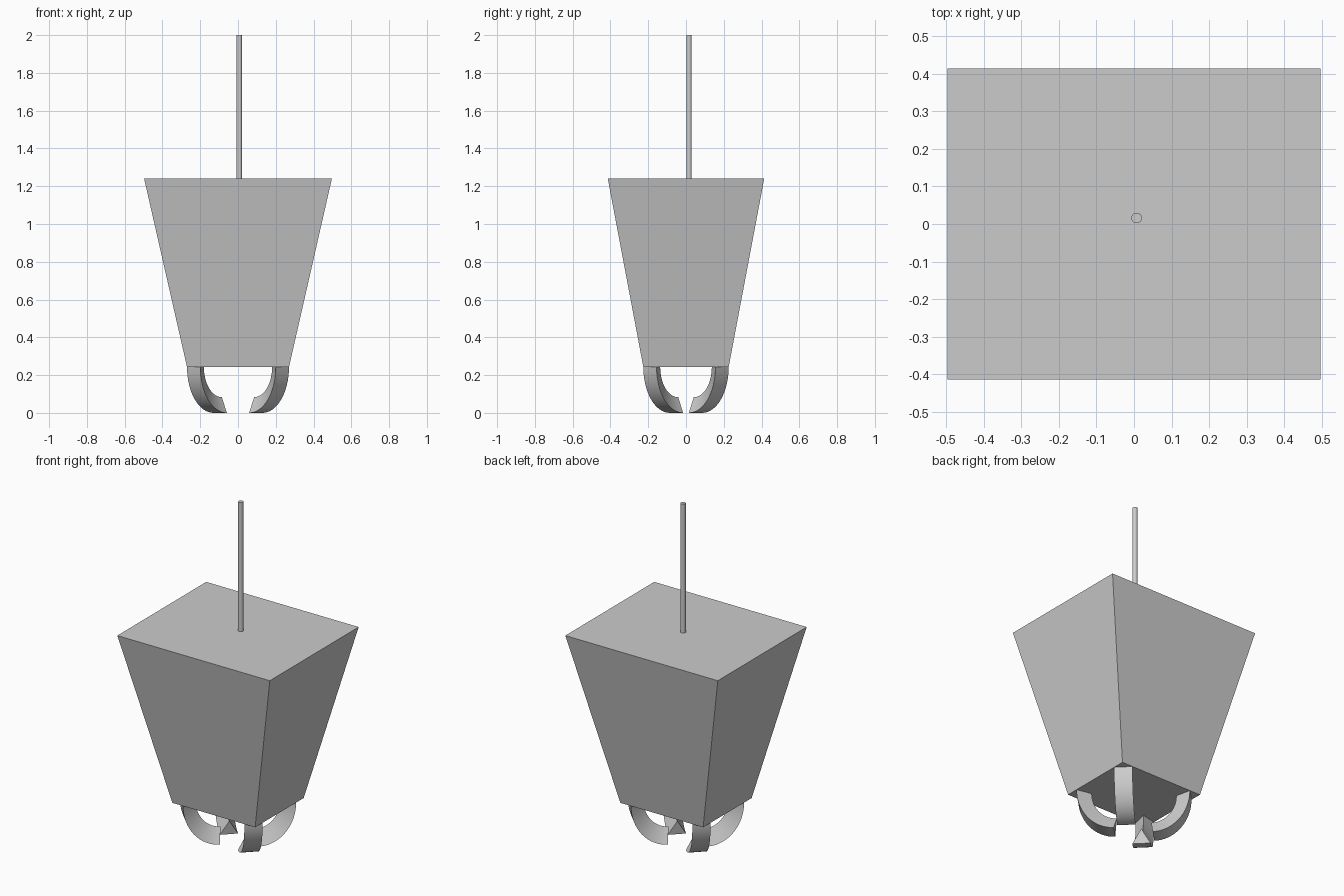
import bpy, bmesh
from math import sin, cos, pi, sqrt, radians
from mathutils import Vector

if "Cube" in bpy.data.objects:
    bpy.data.objects.remove(bpy.data.objects["Cube"])


def finish(name, bm):
    bmesh.ops.recalc_face_normals(bm, faces=bm.faces)
    mesh = bpy.data.meshes.new(name)
    bm.to_mesh(mesh)
    bm.free()
    obj = bpy.data.objects.new(name, mesh)
    bpy.context.collection.objects.link(obj)
    return obj


def smooth(obj):
    bpy.ops.object.select_all(action='DESELECT')
    obj.select_set(True)
    bpy.context.view_layer.objects.active = obj
    bpy.ops.object.shade_smooth_by_angle(angle=radians(30))


def loft(name, rings):
    """Skin a list of vertex rings and cap both ends."""
    bm = bmesh.new()
    rows = [[bm.verts.new(p) for p in ring] for ring in rings]
    n = len(rows[0])
    for a, b in zip(rows, rows[1:]):
        for i in range(n):
            j = (i + 1) % n
            bm.faces.new((a[i], a[j], b[j], b[i]))
    bm.faces.new(rows[0])
    bm.faces.new(rows[-1])
    return finish(name, bm)


# Tapered body
def rect(x, y, z):
    return [(-x, -y, z), (x, -y, z), (x, y, z), (-x, y, z)]


BASE = 0.243
loft("body", [rect(0.27, 0.226, BASE), rect(0.497, 0.414, 1.24)])

# Thin hanging rod, slightly off centre
bpy.ops.mesh.primitive_cylinder_add(vertices=32, radius=0.014, depth=0.76,
                                    location=(0.007, 0.016, 1.62))
rod = bpy.context.object
rod.name = "hanging_rod"
smooth(rod)

# Four claws: triangular section swept along a quarter ellipse, 45 degrees inward
STEPS = 16
HALF_WIDTH = 0.0495
for sx, sy, name in ((-1, -1, "front_left"), (1, -1, "front_right"),
                     (-1, 1, "back_left"), (1, 1, "back_right")):
    start = Vector((sx * 0.235, sy * 0.191, BASE))
    inward = Vector((-sx, -sy, 0)) / sqrt(2)
    side = Vector((-inward.y, inward.x, 0)) * HALF_WIDTH
    rings = []
    for k in range(STEPS + 1):
        t = k / STEPS * pi / 2
        outer = start + inward * 0.199 * (1 - cos(t)) - Vector((0, 0, BASE * sin(t)))
        inner = (start + inward * (0.077 + 0.135 * (1 - cos(t)))
                 - Vector((0, 0, (BASE - 0.083) * sin(t))))
        rings.append([outer - side, outer + side, inner])
    smooth(loft(name + "_claw", rings))
